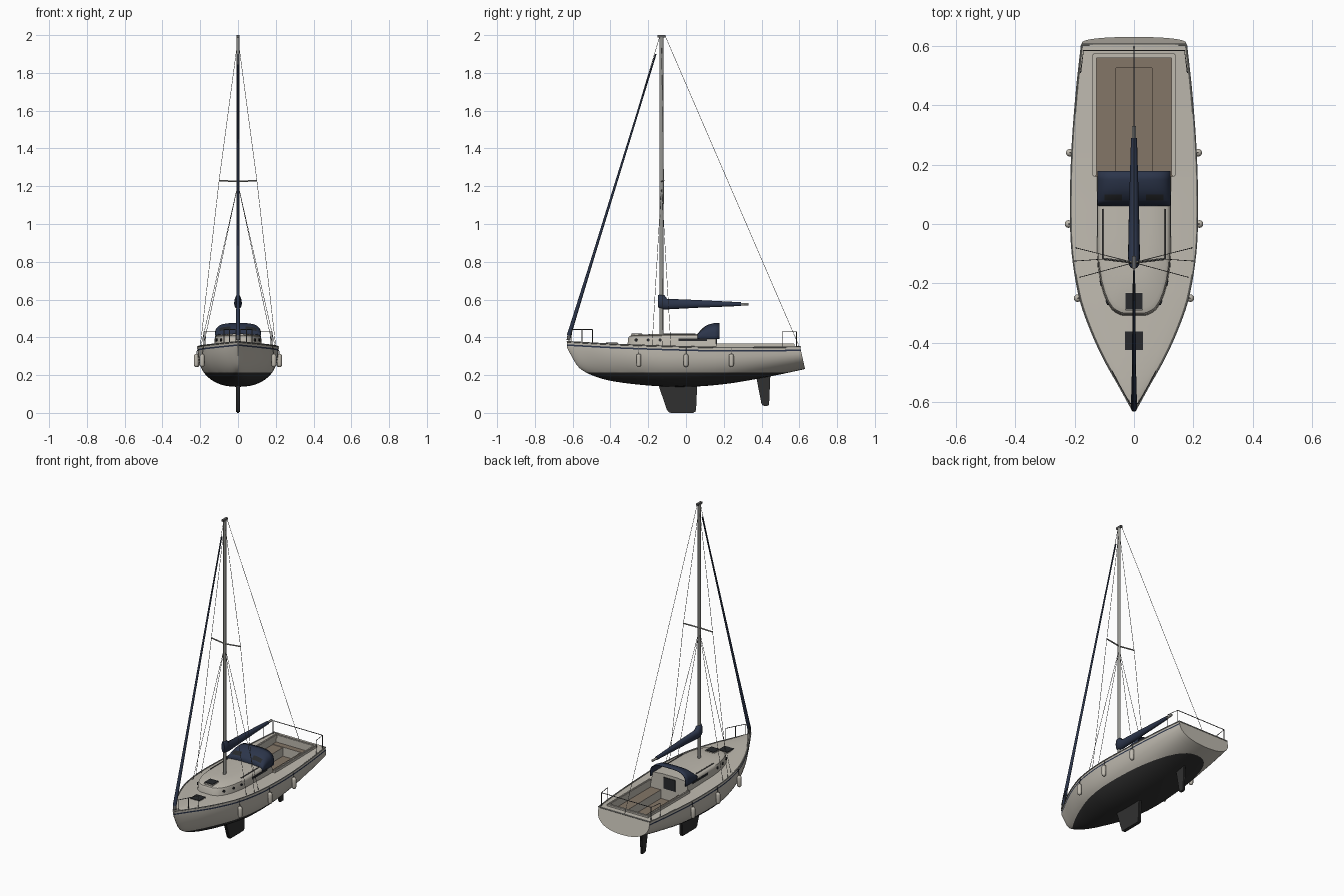
import bpy, bmesh, math
from mathutils import Vector

old = bpy.data.objects.get("Cube")
if old:
    bpy.data.objects.remove(old, do_unlink=True)


def material(name, r, g, b):
    m = bpy.data.materials.new(name)
    m.use_nodes = True
    m.diffuse_color = (r, g, b, 1)
    m.node_tree.nodes["Principled BSDF"].inputs["Base Color"].default_value = (r, g, b, 1)
    return m


CREAM = material("cream gelcoat", .52, .49, .43)
NAVY = material("navy canvas", .025, .036, .07)
BLACK = material("black bottom paint", .03, .03, .03)
TEAK = material("teak", .23, .18, .135)
ALLOY = material("grey alloy", .3, .3, .28)
STEEL = material("dark steel", .12, .12, .12)
GLASS = material("dark glass", .02, .022, .025)


def finish(name, bm, mats, recalc=True, angle=35):
    if recalc:
        bmesh.ops.recalc_face_normals(bm, faces=bm.faces)
    mesh = bpy.data.meshes.new(name)
    bm.to_mesh(mesh)
    bm.free()
    ob = bpy.data.objects.new(name, mesh)
    for m in mats:
        mesh.materials.append(m)
    bpy.context.collection.objects.link(ob)
    bpy.ops.object.select_all(action='DESELECT')
    ob.select_set(True)
    bpy.context.view_layer.objects.active = ob
    bpy.ops.object.shade_smooth_by_angle(angle=math.radians(angle))
    return ob


def skin(rings, closed=True, caps=True, rule=None):
    """Bridge a list of point rings; rule(ring, segment) picks the material."""
    bm = bmesh.new()
    vs = [[bm.verts.new(p) for p in ring] for ring in rings]
    n = len(vs[0])
    for i in range(len(vs) - 1):
        for j in range(n if closed else n - 1):
            k = (j + 1) % n
            f = bm.faces.new((vs[i][j], vs[i][k], vs[i + 1][k], vs[i + 1][j]))
            f.material_index = rule(i, j) if rule else 0
    if caps:
        bm.faces.new(vs[0])
        bm.faces.new(vs[-1])
    return bm


def box(name, lo, hi, mat, bevel=0):
    bm = bmesh.new()
    bmesh.ops.create_cube(bm, size=1)
    for v in bm.verts:
        v.co = [l + (h - l) * (c + .5) for l, h, c in zip(lo, hi, v.co)]
    if bevel:
        bmesh.ops.bevel(bm, geom=bm.edges[:], offset=bevel, segments=2, affect='EDGES')
    return finish(name, bm, [mat])


def tube(name, points, radius, mat, end_radius=None, sides=8):
    """Round bar along a path, optionally tapered."""
    pts = [Vector(p) for p in points]
    rings = []
    for i, p in enumerate(pts):
        d = (pts[min(i + 1, len(pts) - 1)] - pts[max(i - 1, 0)]).normalized()
        a = d.cross(Vector((1, 0, 0)) if abs(d.x) < .8 else Vector((0, 0, 1))).normalized()
        b = d.cross(a)
        t = i / (len(pts) - 1)
        r = radius + ((end_radius or radius) - radius) * t
        rings.append([p + (a * math.cos(q) + b * math.sin(q)) * r
                      for q in (math.tau * k / sides for k in range(sides))])
    return finish(name, skin(rings), [mat], angle=50)


def smooth_table(table):
    """Smooth curve through (y, value) pairs."""
    def slope(i):
        a, b = table[max(i - 1, 0)], table[min(i + 1, len(table) - 1)]
        return (b[1] - a[1]) / (b[0] - a[0])

    def value(y):
        i = max(k for k in range(len(table) - 1) if k == 0 or table[k][0] <= y)
        (a, p), (b, q) = table[i], table[i + 1]
        t, h = (y - a) / (b - a), b - a
        return (p * (1 + 2 * t) * (1 - t) ** 2 + q * t * t * (3 - 2 * t)
                + h * t * (1 - t) * (slope(i) * (1 - t) - slope(i + 1) * t))
    return value


beam = smooth_table([(-.63, .003), (-.55, .047), (-.45, .103), (-.35, .148), (-.25, .182),
                     (-.1, .207), (.05, .213), (.25, .208), (.45, .193), (.605, .176)])
sheer = smooth_table([(-.63, .375), (-.4, .362), (-.2, .354), (0, .348), (.2, .344), (.605, .347)])
keel_line = smooth_table([(-.63, .345), (-.58, .255), (-.555, .23), (-.5, .2), (-.4, .17),
                          (-.2, .145), (0, .138), (.2, .152), (.4, .185), (.605, .232)])
COCKPIT, AFT, SIDE = .16, .56, .13
stations = sorted([-.63 + 1.235 * (i / 40) ** 1.4 for i in range(41)] + [COCKPIT, AFT])


# Hull: lofted sections with a stripe under the deck edge and a painted bottom
def section(y):
    b, top, low = beam(y), sheer(y), min(keel_line(y), sheer(y) - .03)
    n = 1.6 + .7 * min(1, (y + .63) / .5)
    half = [(b, top), (b, top - .012), (b, top - .02)]
    for i in range(1, 13):
        t = math.pi / 2 * (1 - i / 12)
        half.append((b * math.sin(t) ** (2 / n),
                     top - .02 - (top - .02 - low) * max(0, math.cos(t)) ** (2 / n)))
    rake = .22 * max(0, (y - .4) / .205)
    pts = half + [(-x, z) for x, z in half[-2::-1]]
    return [(x, y + rake * (top - z), z) for x, z in pts]


rings = [section(y) for y in stations]
last = len(rings[0]) - 2
bm = skin(rings, closed=False, rule=lambda i, j: int(j in (1, last - 1)))
bmesh.ops.bisect_plane(bm, geom=bm.verts[:] + bm.edges[:] + bm.faces[:], dist=1e-5,
                       plane_co=(0, 0, .215), plane_no=(0, 0, 1))
for f in bm.faces:
    if f.calc_center_median().z < .215:
        f.material_index = 2
finish("hull", bm, [CREAM, NAVY, BLACK])

# Deck with the cockpit opening left out
rings = []
for y in stations:
    b, z = beam(y), sheer(y)
    c = min(SIDE, .72 * b) if y < COCKPIT else SIDE
    rings.append([(-b, y, z), (-c, y, z + .006), (c, y, z + .006), (b, y, z)])
bm = skin(rings, closed=False, caps=False,
          rule=lambda i, j: int(j == 1 and COCKPIT <= stations[i] < AFT))
bmesh.ops.delete(bm, geom=[f for f in bm.faces if f.material_index], context='FACES')
bm.normal_update()
bmesh.ops.reverse_faces(bm, faces=[f for f in bm.faces if f.normal.z < 0])
finish("deck", bm, [CREAM], recalc=False)
for s in (-1, 1):
    tube("toe_rail", [(s * beam(y), y, sheer(y) + .002) for y in stations], .0035, ALLOY, sides=6)
tube("stern_rail_cap", [(-.176, .605, .349), (.176, .605, .349)], .0035, ALLOY, sides=6)

# Cockpit: liner, benches and coaming
bm = bmesh.new()
bmesh.ops.create_cube(bm, size=1)
for v in bm.verts:
    v.co = (v.co.x * 2 * SIDE, AFT if v.co.y > 0 else COCKPIT, .352 if v.co.z > 0 else .262)
bm.normal_update()
bmesh.ops.delete(bm, geom=[f for f in bm.faces if f.normal.z > .5], context='FACES_ONLY')
for f in bm.faces:
    f.material_index = int(f.normal.z < -.5)
bmesh.ops.reverse_faces(bm, faces=bm.faces[:])
finish("cockpit_liner", bm, [CREAM, TEAK], recalc=False)


def bench(name, lo, hi):
    ob = box(name, lo, hi, CREAM)
    ob.data.materials.append(TEAK)
    for p in ob.data.polygons:
        p.material_index = int(p.normal.z > .5)


bench("aft_bench", (-SIDE, .525, .262), (SIDE, AFT, .318))
for s in (-1, 1):
    a, b = sorted((s * .06, s * SIDE))
    bench("side_bench", (a, COCKPIT, .262), (b, .525, .315))
    a, b = sorted((s * .126, s * .14))
    box("cockpit_coaming", (a, COCKPIT, .34), (b, .575, .367), CREAM, .003)
box("aft_coaming", (-.14, AFT, .34), (.14, .575, .365), CREAM, .003)

# Cabin trunk: rounded plan raised in steps to a cambered roof
side = smooth_table([(-.315, 0), (-.312, .035), (-.3, .065), (-.27, .09), (-.2, .114), (-.1, .125), (.16, .125)])
plan = [(side(y), y) for y in (.16, .05, -.1, -.15, -.2, -.24, -.27, -.29, -.3, -.308, -.312)]
plan += [(-x, y) for x, y in plan[::-1]]
rings = []
for scale, z in ((1, .335), (.975, .395), (.95, .406), (.88, .412), (.4, .418)):
    rings.append([(x * scale, .16 + (y - .16) * (.5 + .5 * scale), z) for x, y in plan])
finish("cabin_trunk", skin(rings), [CREAM], angle=40)
for s in (-1, 1):
    for y in (-.265, -.2, -.137):
        x = side(y) * .978
        lean = math.atan((side(y + .01) - side(y - .01)) / .02)
        out = Vector((math.cos(lean) * s, -math.sin(lean), 0))
        c = Vector((s * x, y, .386))
        tube("porthole", [c - out * .006, c + out * .003], .008, GLASS, sides=16)
    a, b = sorted((s * .115, s * .1245))
    box("long_window", (a, -.04, .381), (b, .11, .394), GLASS)
    tube("grab_rail", [(s * .105, y, .417) for y in (-.12, .05)], .003, STEEL)
box("companionway_door", (-.04, .155, .33), (.04, .164, .4), GLASS)

# Deck hatches
for y, z, w in ((-.26, .408, .028), (-.393, .36, .031)):
    box("hatch_frame", (-w - .003, y - w - .003, z - .01), (w + .003, y + w + .003, z + .01), CREAM, .002)
    box("hatch_glass", (-w, y - w, z + .005), (w, y + w, z + .013), GLASS)

# Spray hood over the companionway
rings = []
for y, h in ((.062, .008), (.08, .03), (.1, .048), (.12, .058), (.15, .066), (.178, .066)):
    arch = [math.pi * k / 20 for k in range(21)]
    rings.append([(math.copysign(abs(math.cos(t)) ** .6, math.cos(t)) * .121, y,
                   .408 + h * max(0, math.sin(t)) ** .7) for t in arch])
    rings[-1] = [(.121, y, .39)] + rings[-1] + [(-.121, y, .39)]
bm = skin(rings, closed=False, caps=False, rule=lambda i, j: int(i == 1 and 6 <= j <= 15 and j not in (10, 11)))
hood = finish("spray_hood", bm, [NAVY, GLASS], angle=50)
solid = hood.modifiers.new("thickness", 'SOLIDIFY')
solid.thickness, solid.offset = .004, 0

# Fin keel and rudder blade
for name, outline, t in (
        ("fin_keel", [(-.15, .16), (-.1, .012), (-.085, 0), (.045, 0), (.053, .01), (.06, .16)], .01),
        ("rudder", [(.37, .2), (.4, .045), (.41, .037), (.435, .037), (.44, .045), (.447, .21)], .007)):
    bm = skin([[(x, y, z) for y, z in outline] for x in (-t, t)])
    bmesh.ops.bevel(bm, geom=bm.edges[:], offset=t * .5, segments=2, affect='EDGES')
    finish(name, bm, [BLACK])

# Mast, boom, spreaders and canvas
MAST = -.13
mast = tube("mast", [(0, MAST, .4), (0, MAST, 1.99)], .011, ALLOY, sides=16)
for v in mast.data.vertices:
    v.co.x *= .65
box("masthead", (-.007, -.15, 1.988), (.007, -.108, 2), STEEL)
tube("boom", [(0, MAST, .57), (0, .33, .576)], .007, ALLOY)
rings = []
for y, z, rx, rz in ((-.148, .592, .01, .032), (-.138, .59, .017, .037), (-.115, .586, .02, .038),
                     (-.1, .576, .02, .028), (.05, .577, .017, .021), (.29, .576, .01, .01)):
    rings.append([(rx * math.cos(a), y, z + rz * math.sin(a))
                  for a in (math.tau * k / 16 for k in range(16))])
finish("boom_cover", skin(rings), [NAVY], angle=50)
tube("furled_headsail", [(0, -.62, .41), (0, -.5, .799), (0, -.16, 1.9)], .011, NAVY, .004, 10)
tube("furling_drum", [(0, -.622, .385), (0, -.618, .412)], .01, STEEL, sides=12)

# Standing rigging
WIRE = .0012
tube("forestay", [(0, -.626, .37), (0, -.14, 1.99)], WIRE, STEEL, sides=5)
tube("backstay", [(0, .6, .35), (0, -.11, 1.995)], WIRE, STEEL, sides=5)
for s in (-1, 1):
    tip = (s * .1, -.118, 1.23)
    tube("spreader", [(0, MAST, 1.225), tip], .004, ALLOY)
    tube("cap_shroud", [(s * .2, -.125, .35), tip, (0, MAST, 1.98)], WIRE, STEEL, sides=5)
    for y in (-.18, -.08):
        tube("lower_shroud", [(s * (beam(y) - .012), y, .35), (0, MAST, 1.21)], WIRE, STEEL, sides=5)

# Bow and stern rails
R = .0022


def rail(name, path, posts):
    tube(name, path, R, STEEL, sides=6)
    for x, y in posts:
        tube(name + "_post", [(x, y, sheer(y)), (x, y, path[0][2])], R, STEEL, sides=6)


bow = [(.074, -.495), (.045, -.55), (.014, -.605)]
stern = [(.18, .51), (.17, .585)]
for name, half, z in (("bow_rail", bow, .442), ("stern_rail", stern, .43)):
    both = half + [(-x, y) for x, y in half[::-1]]
    rail(name, [(x, y, z) for x, y in both], both)

# Fenders hanging on lines
for s in (-1, 1):
    for y in (-.25, 0, .24):
        x = s * (beam(y) + .008)
        bm = skin([[(x + r * math.cos(a), y + r * math.sin(a), z)
                    for a in (math.tau * k / 12 for k in range(12))]
                   for r, z in ((.005, .243), (.011, .248), (.013, .256),
                                (.013, .3), (.011, .308), (.005, .313))])
        finish("fender", bm, [CREAM], angle=60)
        tube("fender_line", [(x, y, .31), (s * beam(y), y, sheer(y) + .004)], .0015, STEEL, sides=5)
